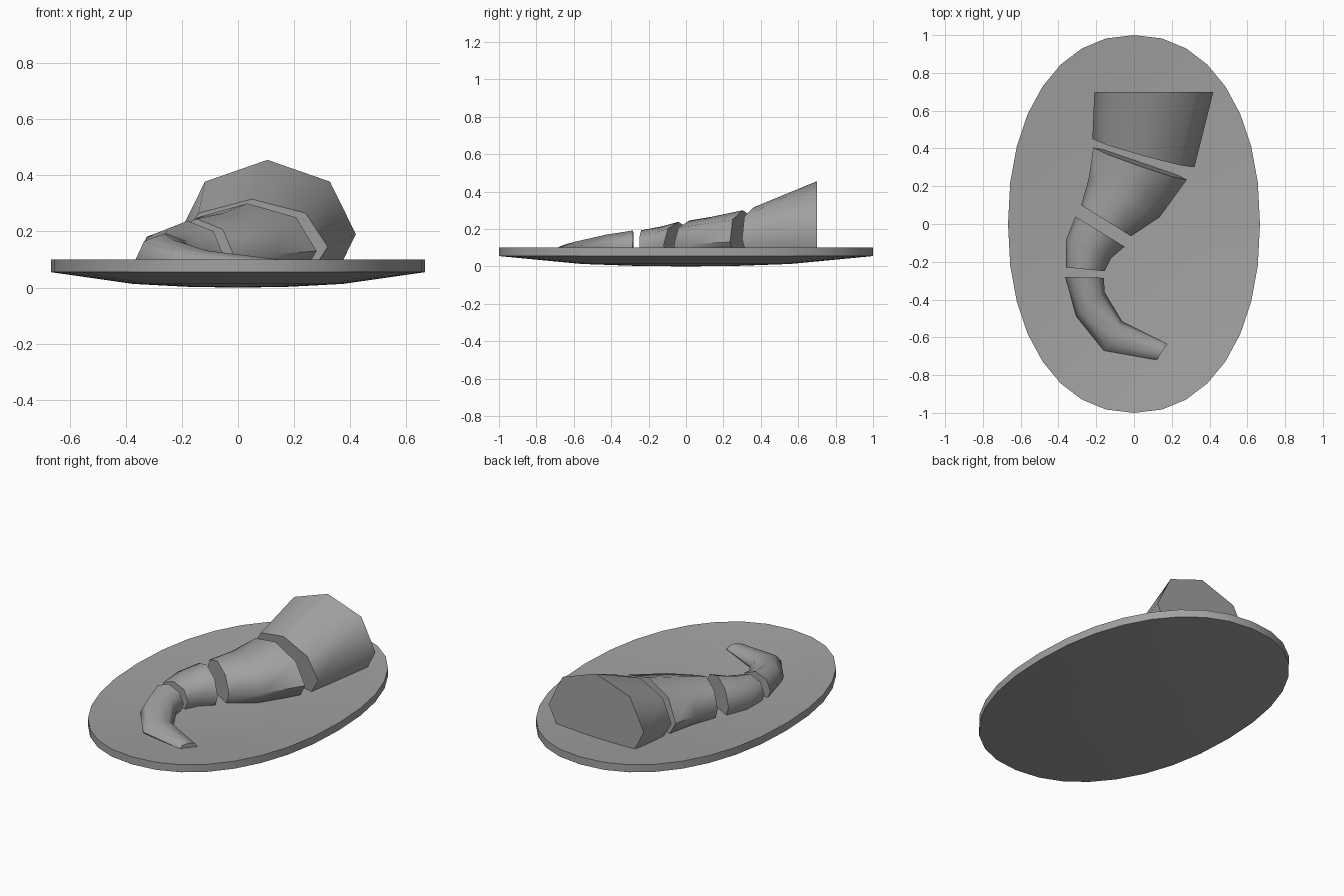
import bpy
import bmesh
import math

cube = bpy.data.objects.get("Cube")
if cube:
    bpy.data.objects.remove(cube, do_unlink=True)

grey = bpy.data.materials.new("stone_grey")
grey.use_nodes = True
colour = (0.36, 0.36, 0.36, 1)
grey.diffuse_color = colour
grey.node_tree.nodes["Principled BSDF"].inputs["Base Color"].default_value = colour

FLOOR = 0.045  # lowest point of the dished plate's upper face
SLANT = math.sqrt(0.5)


def loft(name, loops, angle):
    """Skin a stack of equal closed loops and cap both ends."""
    bm = bmesh.new()
    rings = [[bm.verts.new(p) for p in loop] for loop in loops]
    n = len(rings[0])
    for a, b in zip(rings, rings[1:]):
        for i in range(n):
            j = (i + 1) % n
            bm.faces.new((a[i], a[j], b[j], b[i]))
    bm.faces.new(rings[0])
    bm.faces.new(rings[-1])
    bmesh.ops.recalc_face_normals(bm, faces=bm.faces)
    mesh = bpy.data.meshes.new(name)
    bm.to_mesh(mesh)
    bm.free()
    mesh.materials.append(grey)
    obj = bpy.data.objects.new(name, mesh)
    bpy.context.collection.objects.link(obj)
    bpy.ops.object.select_all(action="DESELECT")
    obj.select_set(True)
    bpy.context.view_layer.objects.active = obj
    bpy.ops.object.shade_smooth_by_angle(angle=math.radians(angle))
    return obj


def oval(scale, z, sides=32):
    """Slightly squared oval ring."""
    def soft(v):
        return math.copysign(abs(v) ** 0.92, v)
    turns = [2 * math.pi * i / sides for i in range(sides)]
    return [(0.667 * scale * soft(math.cos(t)), scale * soft(math.sin(t)), z) for t in turns]


# Dished oval plate of even thickness
DISH = [(1, 0.055), (0.56, 0.013), (0.28, 0.003), (0.03, 0)]
top = [oval(s, z + FLOOR) for s, z in reversed(DISH)]
underside = [oval(s, z) for s, z in DISH]
loft("plate", top + underside, 35)


def section(left, right, middle, peak, lean=0):
    """Octagon between two widest points, cut off where it sinks into the plate."""
    radius = peak - middle
    drop = min(SLANT * radius, middle - FLOOR)
    base = 1 - (1 - SLANT) * drop / (SLANT * radius)
    upper = [(-1, 0), (-SLANT, SLANT), (0, 1), (SLANT, SLANT), (1, 0)]
    shape = [(-base, -drop / radius)] + upper + [(base, -drop / radius)]
    points = []
    for u, h in shape:
        t = (u + 1) / 2
        x, y = (a + (b - a) * t for a, b in zip(left, right))
        points.append((x, y - lean * h, middle + radius * h))
    return points


# Curved body cut in four slices, each listed from thick end to thin end:
# widest points left and right, their height, peak height, forward lean
slices = {
    "thick_end_slice": [((-0.21, 0.7), (0.42, 0.7), 0.19, 0.455),
                        ((-0.22, 0.45), (0.32, 0.3), 0.145, 0.315, 0.015)],
    "second_slice": [((-0.215, 0.405), (0.28, 0.235), 0.13, 0.3, 0.015),
                     ((-0.24, 0.24), (0.135, 0.035), 0.12, 0.265),
                     ((-0.28, 0.1), (-0.015, -0.065), 0.115, 0.245)],
    "third_slice": [((-0.31, 0.04), (-0.05, -0.12), 0.112, 0.238),
                    ((-0.36, -0.085), (-0.12, -0.18), 0.105, 0.213),
                    ((-0.36, -0.23), (-0.155, -0.25), 0.1, 0.193)],
    "tail_slice": [((-0.365, -0.28), (-0.16, -0.285), 0.1, 0.192),
                   ((-0.305, -0.49), (-0.155, -0.36), 0.09, 0.17),
                   ((-0.16, -0.67), (-0.065, -0.515), 0.08, 0.132),
                   ((0.12, -0.72), (0.175, -0.635), 0.073, 0.1)],
}
for name, stations in slices.items():
    loft(name, [section(*s) for s in stations], 60)
